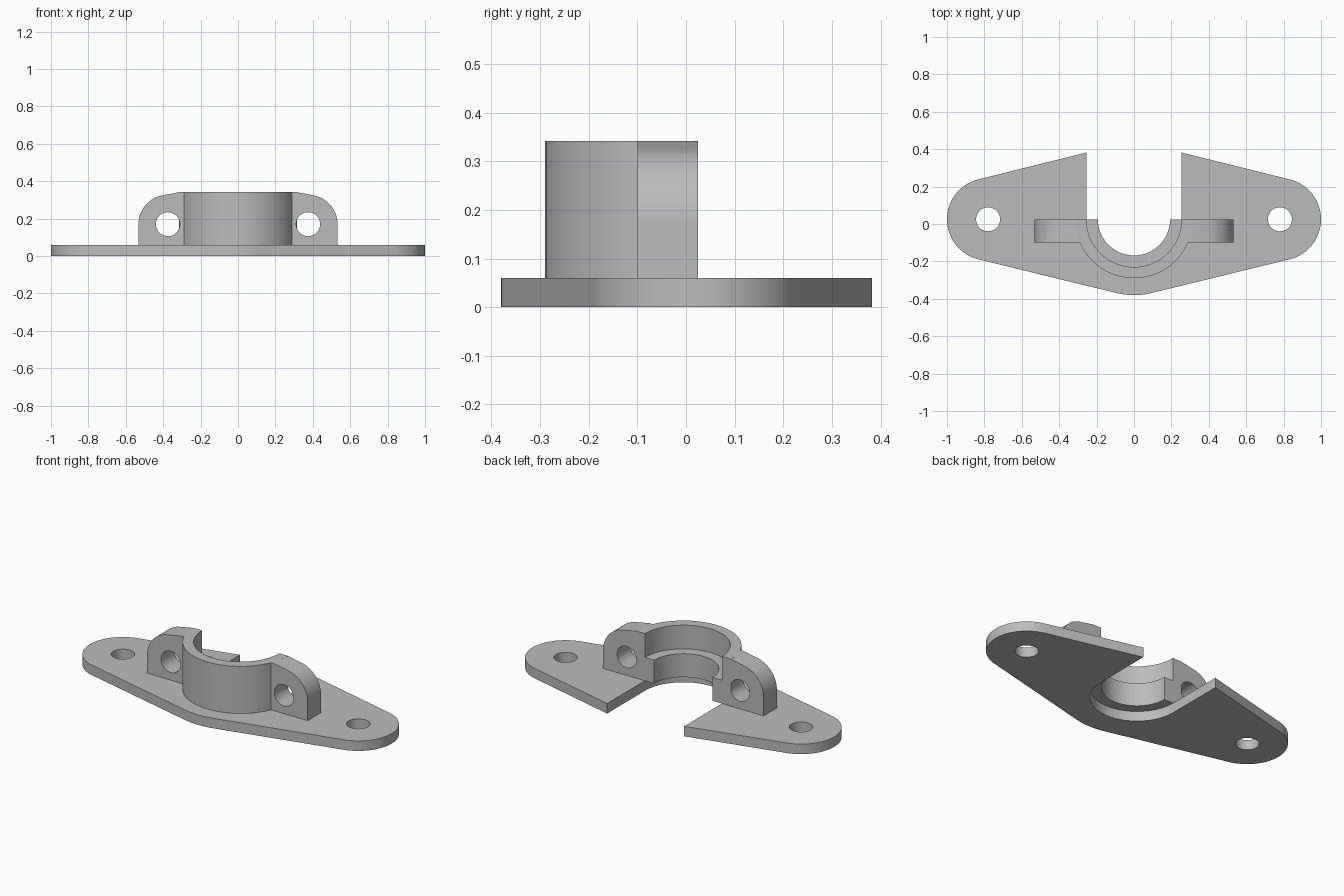
import bpy, bmesh
from math import sin, cos, radians

if "Cube" in bpy.data.objects:
    bpy.data.objects.remove(bpy.data.objects["Cube"], do_unlink=True)

AXIS_Y = 0.025      # line through the bore and both bolt holes
PLATE_Z = 0.06
BORE, RECESS, COLLAR = 0.193, 0.255, 0.315
LEDGE_Z, TOP_Z = 0.2, 0.342

grey = bpy.data.materials.new("plain grey")
grey.use_nodes = True
grey.diffuse_color = (0.5, 0.5, 0.5, 1)
grey.node_tree.nodes["Principled BSDF"].inputs["Base Color"].default_value = (0.5, 0.5, 0.5, 1)


def arc(cx, cy, r, start, end, steps=32):
    angles = [radians(start + (end - start) * i / steps) for i in range(steps + 1)]
    return [(cx + r * cos(a), cy + r * sin(a)) for a in angles]


def circle(cx, cy, r):
    return arc(cx, cy, r, 0, 360, 48)[:-1]


def finish(name, bm):
    bmesh.ops.recalc_face_normals(bm, faces=bm.faces)
    mesh = bpy.data.meshes.new(name)
    bm.to_mesh(mesh)
    bm.free()
    mesh.materials.append(grey)
    obj = bpy.data.objects.new(name, mesh)
    bpy.context.collection.objects.link(obj)
    bpy.ops.object.select_all(action="DESELECT")
    obj.select_set(True)
    bpy.context.view_layer.objects.active = obj
    bpy.ops.object.shade_smooth_by_angle(angle=radians(30))


def slab(name, loops, near, far):
    """Solid from an outline and its holes; near and far place a 2D point on each cap."""
    bm = bmesh.new()
    caps = [[], []]
    for loop in loops:
        rows = [[bm.verts.new(place(u, v)) for u, v in loop] for place in (near, far)]
        for i in range(len(loop)):
            a, b = rows[0][i - 1], rows[0][i]
            c, d = rows[1][i], rows[1][i - 1]
            bm.faces.new((a, b, c, d))
            caps[0].append(bm.edges.get((a, b)))
            caps[1].append(bm.edges.get((d, c)))
    for edges in caps:
        bmesh.ops.triangle_fill(bm, edges=edges, use_beauty=True)
    finish(name, bm)


# Base plate: tapered flange with rounded ends, open slot at the back
END_X, END_R, MID_R, TILT = 0.78, 0.22, 0.405, 76.3
outline = ([(RECESS, 0.382)]
           + arc(END_X, AXIS_Y, END_R, TILT, -TILT)
           + arc(0, AXIS_Y, MID_R, -TILT, TILT - 180, 12)
           + arc(-END_X, AXIS_Y, END_R, TILT - 180, -TILT - 180)
           + [(-RECESS, 0.382)]
           + arc(0, AXIS_Y, RECESS, 180, 360, 48))
bolt_holes = [circle(s * END_X, AXIS_Y, 0.064) for s in (1, -1)]
slab("base_plate", [outline] + bolt_holes,
     lambda x, y: (x, y, 0), lambda x, y: (x, y, PLATE_Z))

# Half collar: stepped section swept through a half turn
section = [(BORE, PLATE_Z), (COLLAR, PLATE_Z), (COLLAR, TOP_Z),
           (RECESS, TOP_Z), (RECESS, LEDGE_Z), (BORE, LEDGE_Z)]
bm = bmesh.new()
rings = []
for ux, uy in arc(0, 0, 1, 180, 360, 48):
    rings.append([bm.verts.new((r * ux, AXIS_Y + r * uy, z)) for r, z in section])
for p, q in zip(rings, rings[1:]):
    for i in range(len(section)):
        bm.faces.new((p[i - 1], p[i], q[i], q[i - 1]))
bm.faces.new(rings[0])
bm.faces.new(rings[-1])
finish("half_collar", bm)

# Clamp ears: rounded lugs with a cross hole, inner edge buried in the collar
EAR_X, EAR_Z, EAR_R, INNER = 0.375, 0.17, 0.157, 0.28
ear = ([(INNER, PLATE_Z), (EAR_X + EAR_R, PLATE_Z)]
       + arc(EAR_X, EAR_Z, EAR_R, 0, 80, 20)
       + [(0.31, TOP_Z), (INNER, TOP_Z)])
for name, s in (("left_ear", 1), ("right_ear", -1)):
    slab(name, [ear, circle(EAR_X, EAR_Z, 0.064)],
         lambda x, z: (s * x, -0.1, z),
         lambda x, z: (s * max(x, 0.305), AXIS_Y, z))
